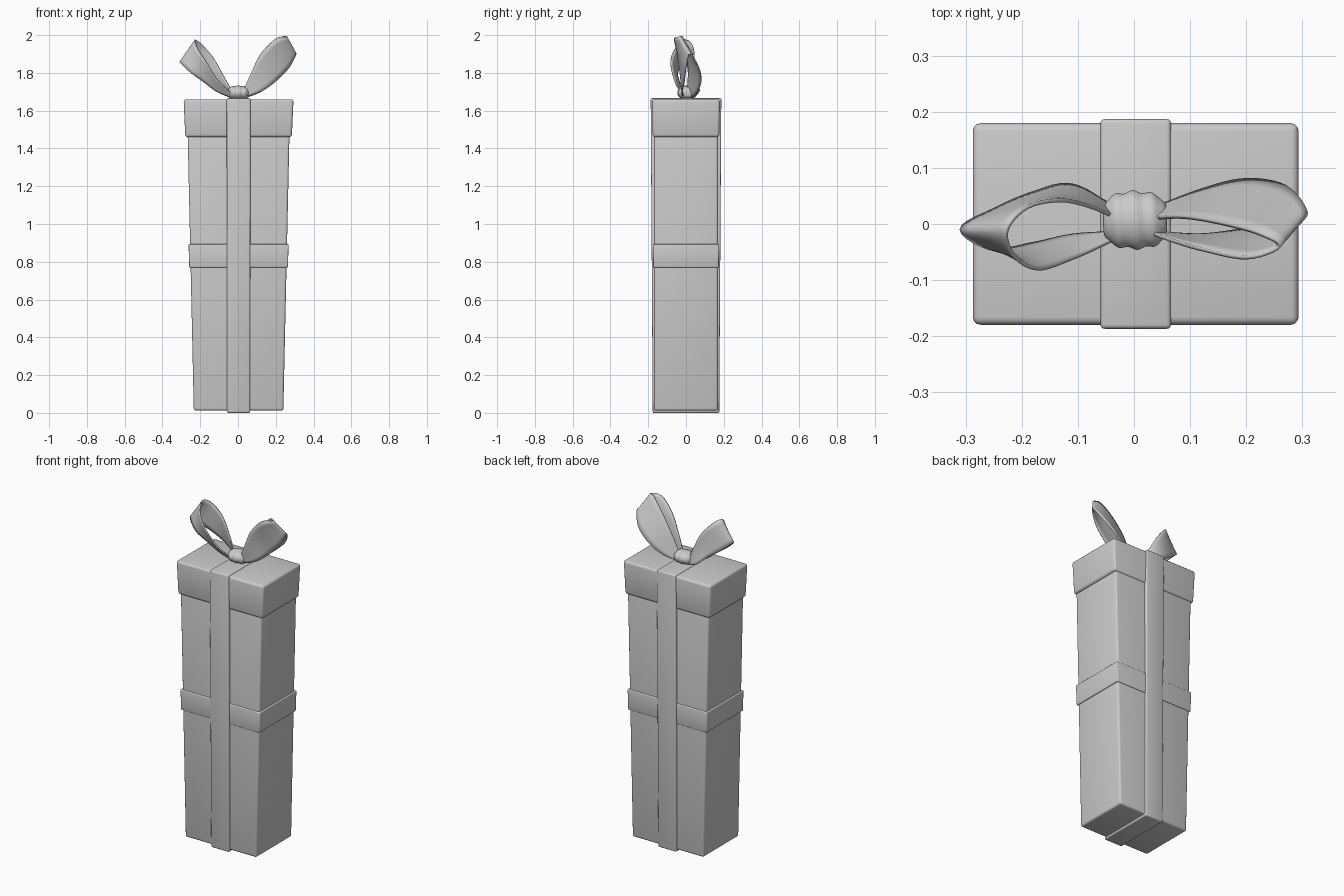
import bpy, bmesh, math
from mathutils import Vector

if "Cube" in bpy.data.objects:
    bpy.data.objects.remove(bpy.data.objects["Cube"])


def finish(name, bm, angle=40):
    bmesh.ops.recalc_face_normals(bm, faces=bm.faces)
    me = bpy.data.meshes.new(name)
    bm.to_mesh(me)
    bm.free()
    ob = bpy.data.objects.new(name, me)
    bpy.context.collection.objects.link(ob)
    bpy.ops.object.select_all(action='DESELECT')
    ob.select_set(True)
    bpy.context.view_layer.objects.active = ob
    bpy.ops.object.shade_smooth_by_angle(angle=math.radians(angle))
    return ob


def tapered_box(name, z0, z1, low, high, bevel, cx=0.003):
    """Rounded box; low and high are the (x, y) half sizes at z0 and z1."""
    bm = bmesh.new()
    bmesh.ops.create_cube(bm, size=2)
    for v in bm.verts:
        h = high if v.co.z > 0 else low
        v.co = (cx + v.co.x * h[0], v.co.y * h[1], z1 if v.co.z > 0 else z0)
    bmesh.ops.bevel(bm, geom=bm.edges[:], offset=bevel, segments=3,
                    profile=0.5, affect='EDGES')
    return finish(name, bm)


def smooth_path(pts, steps=6):
    """Catmull-Rom curve through the points."""
    p = [Vector(q) for q in pts]
    p = [2 * p[0] - p[1]] + p + [2 * p[-1] - p[-2]]
    out = []
    for i in range(1, len(p) - 2):
        a, b, c, d = p[i - 1:i + 3]
        for s in range(steps):
            t = s / steps
            out.append(0.5 * (2 * b + (c - a) * t + (2 * a - 5 * b + 4 * c - d) * t ** 2
                              + (3 * b - a - 3 * c + d) * t ** 3))
    return out + [p[-2]]


def bow_loop(name, upper, lower):
    """Ribbon surface spanned between its two edge curves."""
    bm = bmesh.new()
    n = 6
    rows = [[bm.verts.new(a.lerp(b, j / n)) for j in range(n + 1)]
            for a, b in zip(smooth_path(upper), smooth_path(lower))]
    for r, s in zip(rows, rows[1:]):
        for j in range(n):
            bm.faces.new((r[j], r[j + 1], s[j + 1], s[j]))
    ob = finish(name, bm, 60)
    m = ob.modifiers.new("thickness", 'SOLIDIFY')
    m.thickness = 0.007
    m.offset = 0
    return ob


# Box, lid and wrapping ribbons
tapered_box("box_body", 0.012, 1.50, (0.237, 0.169), (0.270, 0.169), 0.012)
tapered_box("box_lid", 1.46, 1.66, (0.282, 0.176), (0.291, 0.180), 0.014)
tapered_box("ribbon_horizontal", 0.77, 0.893, (0.261, 0.174), (0.265, 0.175), 0.005)
tapered_box("ribbon_vertical", 0.0, 1.666, (0.061, 0.176), (0.063, 0.187), 0.008)

# Bow loops, each described by its upper and lower ribbon edge
bow_loop("bow_loop_right",
         [(.03, .01, 1.70), (.09, .012, 1.82), (.16, .0, 1.92), (.225, -.018, 1.987),
          (.258, -.040, 1.99), (.20, -.060, 1.98), (.12, -.045, 1.90),
          (.07, -.030, 1.80), (.03, -.015, 1.71)],
         [(.03, .025, 1.665), (.12, .060, 1.70), (.20, .079, 1.76), (.272, .066, 1.83),
          (.307, .020, 1.90), (.272, .0, 1.83), (.20, -.010, 1.755),
          (.12, -.020, 1.70), (.03, -.015, 1.67)])
bow_loop("bow_loop_left",
         [(-.03, .01, 1.70), (-.075, .030, 1.78), (-.13, .042, 1.88), (-.19, .030, 1.95),
          (-.226, -.010, 1.974), (-.215, -.055, 1.93), (-.17, -.080, 1.86),
          (-.105, -.060, 1.76), (-.03, -.025, 1.69)],
         [(-.03, .025, 1.665), (-.11, .069, 1.70), (-.18, .055, 1.755), (-.25, .025, 1.805),
          (-.308, -.010, 1.855), (-.25, -.045, 1.80), (-.18, -.035, 1.75),
          (-.11, -.020, 1.70), (-.03, -.015, 1.67)])

# Knot: rounded barrel with folds running front to back
bm = bmesh.new()
bmesh.ops.create_uvsphere(bm, u_segments=48, v_segments=32, radius=1)
for v in bm.verts:
    axis, y, z = v.co.z, v.co.x, v.co.y
    r = max(math.hypot(y, z), 1e-6)
    fold = 1 + 0.05 * math.cos(axis * 11 + 0.8 * y)
    k = r ** 0.5 / r * fold * 0.96 if r > 1e-3 else 0
    v.co = (0.002 + 0.057 * axis, 0.007 + 0.053 * k * y, 1.695 + 0.039 * k * z)
finish("bow_knot", bm, 60)
